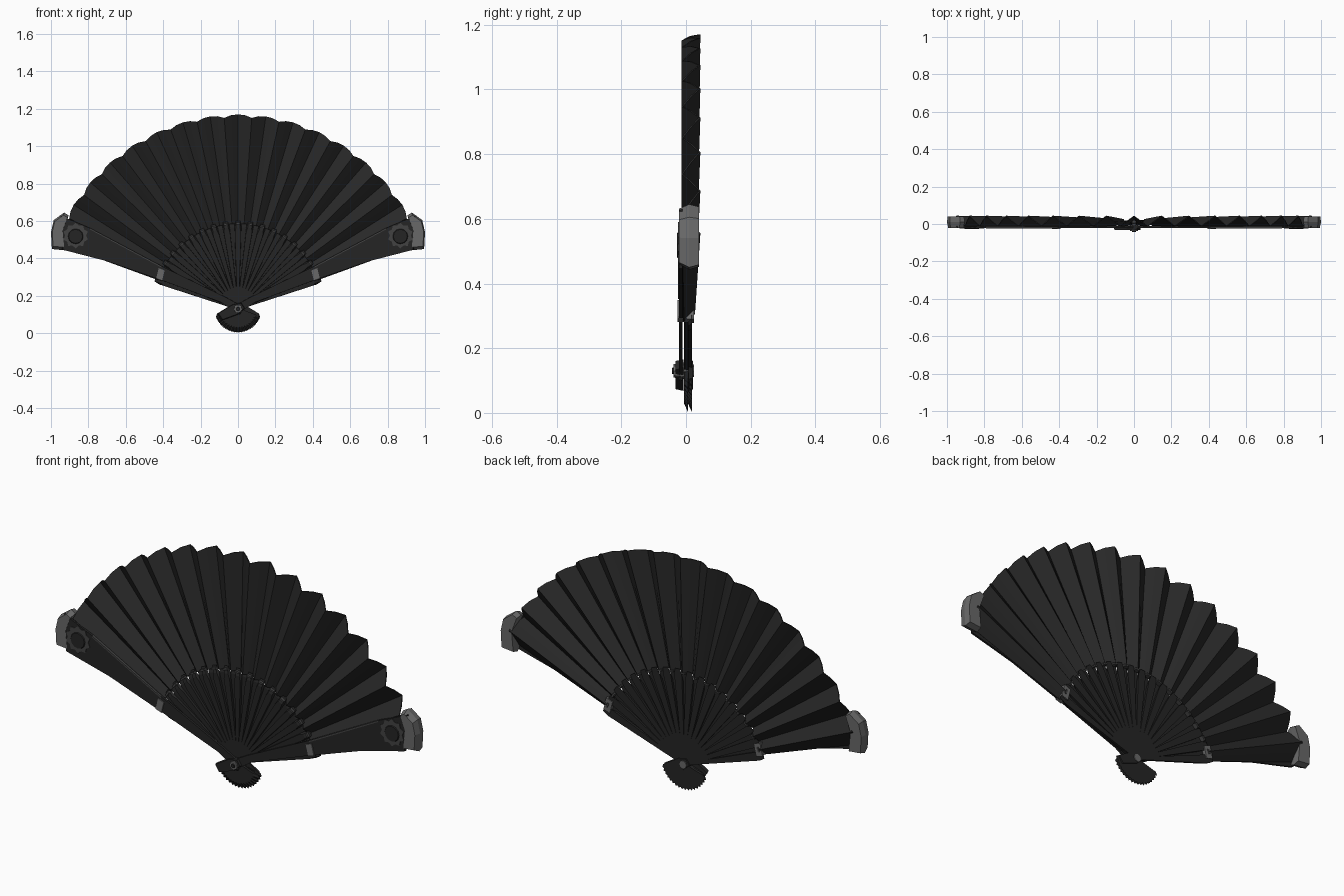
import bpy, bmesh, math
from math import sin, cos, radians

cube = bpy.data.objects.get("Cube")
if cube:
    bpy.data.objects.remove(cube, do_unlink=True)


def material(name, value):
    m = bpy.data.materials.new(name)
    m.use_nodes = True
    colour = (value, value, value, 1)
    m.diffuse_color = colour
    m.node_tree.nodes["Principled BSDF"].inputs["Base Color"].default_value = colour
    return m


CLOTH = material("black cloth", 0.021)
WOOD = material("black lacquer", 0.018)
METAL = material("grey metal", 0.14)
DULL = material("dull metal", 0.055)

PIVOT_Z = 0.13
PLEATS = 17
START, END = radians(20), radians(160)
STEP = (END - START) / PLEATS


def add_object(name, bm, mat):
    bmesh.ops.recalc_face_normals(bm, faces=bm.faces)
    mesh = bpy.data.meshes.new(name)
    bm.to_mesh(mesh)
    bm.free()
    mesh.materials.append(mat)
    ob = bpy.data.objects.new(name, mesh)
    bpy.context.collection.objects.link(ob)
    return ob


def plate(bm, outline, y0, y1, inset=0.0):
    """Extrude an x-z outline from y0 to y1; inset shrinks the front face."""
    cx = sum(p[0] for p in outline) / len(outline)
    cz = sum(p[1] for p in outline) / len(outline)
    front = [bm.verts.new((x + (cx - x) * inset, y0, z + (cz - z) * inset)) for x, z in outline]
    back = [bm.verts.new((x, y1, z)) for x, z in outline]
    bm.faces.new(front)
    bm.faces.new(back[::-1])
    for i in range(len(outline)):
        j = (i + 1) % len(outline)
        bm.faces.new((front[i], back[i], back[j], front[j]))


def mirrored(outline, side):
    return [(x * side, z) for x, z in outline]


def circle(cx, cz, r, n, ripple=0.0):
    return [(cx + r * (1 + ripple * (i % 2)) * cos(2 * math.pi * i / n),
             cz + r * (1 + ripple * (i % 2)) * sin(2 * math.pi * i / n)) for i in range(n)]


# Pleated leaf: zigzag folds with a scalloped outer edge
bm = bmesh.new()
rows = []
for i in range(PLEATS * 4 + 1):
    a = START + STEP * i / 4
    fold = abs((i % 4) - 2) / 2          # 1 at front fold, 0 at back fold
    row = []
    for k in range(2):
        r = (0.455, 1.04 - 0.016 * fold ** 2)[k]
        back_y, front_y = ((0.026, -0.008), (0.042, -0.012))[k]
        y = back_y + (front_y - back_y) * fold
        row.append(bm.verts.new((r * cos(a), y, PIVOT_Z + r * sin(a))))
    rows.append(row)
for a, b in zip(rows, rows[1:]):
    bm.faces.new((a[0], a[1], b[1], b[0]))
leaf = add_object("pleated_leaf", bm, CLOTH)
solid = leaf.modifiers.new("thickness", "SOLIDIFY")
solid.thickness = 0.005
solid.offset = 0


# Ribs: overlapping blades that pass through the pivot into a small tail fan
def rib_outline(a, width):
    pts = [(-0.115, 0.012), (-0.05, 0.007), (0.05, 0.007), (0.44, width / 2), (0.47, width / 3)]
    loop = [(-0.127, 0)] + pts + [(r, -w) for r, w in reversed(pts)]
    return [(r * cos(a) - w * sin(a), PIVOT_Z + r * sin(a) + w * cos(a)) for r, w in loop]


bm = bmesh.new()
for i in range(PLEATS * 2 + 1):
    front = i % 2
    y = -0.006 if front else 0.006
    plate(bm, rib_outline(START + STEP * i / 2, 0.036 if front else 0.042), y, y + 0.012, 0.1)
add_object("ribs", bm, WOOD)

# Small metal tips where the ribs enter the leaf
bm = bmesh.new()
for i in range(PLEATS):
    a = START + STEP * (i + 0.5)
    tip = [(0.452, -0.012), (0.461, -0.012), (0.461, 0.012), (0.452, 0.012)]
    plate(bm, [(r * cos(a) - w * sin(a), PIVOT_Z + r * sin(a) + w * cos(a)) for r, w in tip],
          -0.01, 0.028)
add_object("rib_tips", bm, DULL)

# Guards with end caps, clamps and round ornaments on each side
GUARD = [(-0.01, 0.10), (0.09, 0.165), (0.4, 0.28), (0.7, 0.385), (0.94, 0.447),
         (0.95, 0.63), (0.79, 0.562), (0.4, 0.355), (0.06, 0.19), (-0.03, 0.14)]
CAP = [(0.925, 0.443), (0.995, 0.45), (1.0, 0.54), (0.985, 0.605), (0.93, 0.645),
       (0.905, 0.63), (0.935, 0.55)]
CLAMP = [(0.405, 0.278), (0.44, 0.29), (0.425, 0.352), (0.39, 0.338)]
TAIL = [(0.02, 0.165), (-0.03, 0.155), (-0.112, 0.105), (-0.088, 0.068), (0.0, 0.1), (0.04, 0.135)]
TRIM = [(0.41, 0.352), (0.79, 0.554), (0.79, 0.562), (0.41, 0.36)]

for side, label in ((1, "left"), (-1, "right")):
    bm = bmesh.new()
    plate(bm, mirrored(GUARD, side), -0.021, -0.011, 0.01)
    add_object(label + "_guard", bm, WOOD)

    bm = bmesh.new()
    plate(bm, mirrored(CAP, side), -0.022, 0.01, 0.15)
    plate(bm, mirrored(CAP, side), 0.04, 0.01, 0.08)
    add_object(label + "_guard_cap", bm, METAL)

    bm = bmesh.new()
    plate(bm, mirrored(CLAMP, side), -0.026, 0.024, 0.1)
    add_object(label + "_clamp", bm, METAL)

    bm = bmesh.new()
    plate(bm, mirrored(TRIM, side), -0.024, -0.012)
    add_object(label + "_guard_trim", bm, DULL)

    bm = bmesh.new()
    plate(bm, circle(0.868 * side, 0.522, 0.056, 20, 0.22), -0.024, -0.018)
    add_object(label + "_ornament_rosette", bm, DULL)
    bm = bmesh.new()
    plate(bm, circle(0.868 * side, 0.518, 0.044, 12), -0.028, -0.02, 0.15)
    add_object(label + "_ornament_disc", bm, WOOD)

    # Tail of each guard crosses the pivot, one in front and one behind
    bm = bmesh.new()
    y0, y1 = (-0.032, -0.008) if side == 1 else (0.022, 0.008)
    plate(bm, mirrored(TAIL, side), y0, y1, 0.1)
    add_object(label + "_guard_tail", bm, WOOD)

# Pivot pin with a faceted head on the front and a flat washer behind
bm = bmesh.new()
plate(bm, circle(0, PIVOT_Z, 0.026, 8), -0.038, 0.0, 0.2)
plate(bm, circle(0, PIVOT_Z, 0.024, 8), 0.025, 0.0, 0.2)
add_object("pivot_pin", bm, METAL)
bm = bmesh.new()
plate(bm, circle(0, PIVOT_Z, 0.013, 8), -0.044, -0.03, 0.3)
add_object("pivot_stud", bm, WOOD)
